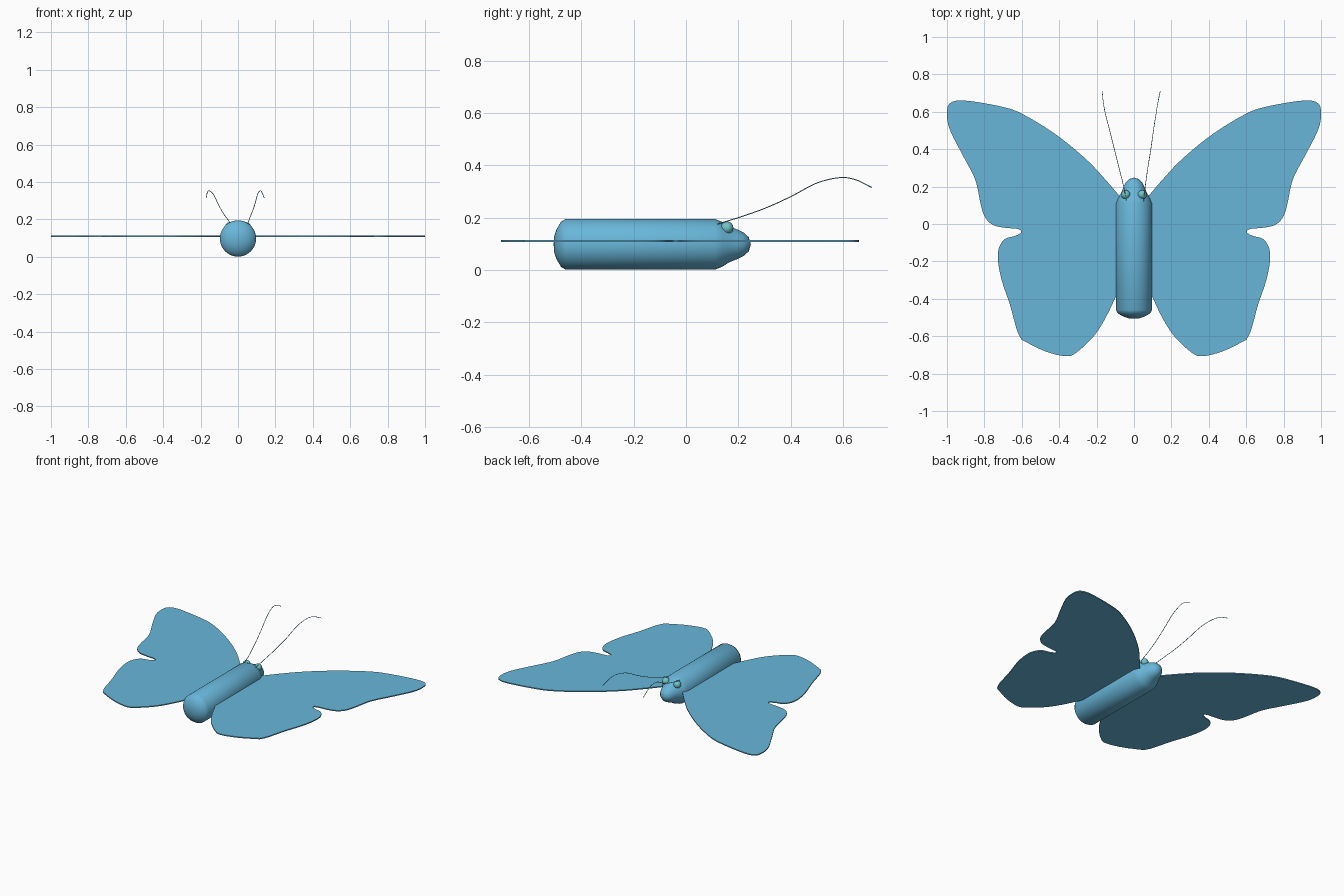
import bpy, bmesh, math
from mathutils import Vector

if "Cube" in bpy.data.objects:
    bpy.data.objects.remove(bpy.data.objects["Cube"])


def material(name, rgb):
    m = bpy.data.materials.new(name)
    m.diffuse_color = (*rgb, 1)
    m.use_nodes = True
    m.node_tree.nodes["Principled BSDF"].inputs["Base Color"].default_value = m.diffuse_color
    return m


BLUE = material("sky blue", (0.14, 0.47, 0.70))
TEAL = material("pale teal", (0.17, 0.56, 0.58))


def finish(bm, name, mat, angle=None):
    bmesh.ops.recalc_face_normals(bm, faces=bm.faces)
    me = bpy.data.meshes.new(name)
    bm.to_mesh(me)
    bm.free()
    me.materials.append(mat)
    ob = bpy.data.objects.new(name, me)
    bpy.context.collection.objects.link(ob)
    if angle:
        bpy.context.view_layer.objects.active = ob
        ob.select_set(True)
        bpy.ops.object.shade_smooth_by_angle(angle=math.radians(angle))
        ob.select_set(False)
    return ob


def smooth_path(pts, n):
    """Catmull-Rom curve through an open list of points."""
    pts = [Vector(p) for p in pts]
    pts = [2 * pts[0] - pts[1]] + pts + [2 * pts[-1] - pts[-2]]
    out = []
    for a, b, c, d in zip(pts, pts[1:], pts[2:], pts[3:]):
        for i in range(n):
            t = i / n
            out.append(0.5 * (2 * b + (c - a) * t + (2 * a - 5 * b + 4 * c - d) * t * t
                              + (3 * b - a - 3 * c + d) * t ** 3))
    return out + [pts[-2]]


# Body: profile (y, radius) spun about the long axis
profile = [(-.506, .0), (-.504, .03), (-.495, .057), (-.478, .086), (-.46, .097),
           (.11, .097), (.14, .085), (.165, .069), (.195, .057), (.22, .045),
           (.24, .027), (.248, .0)]
bm = bmesh.new()
vs = [bm.verts.new((r, y, 0.098)) for y, r in profile]
es = [bm.edges.new(p) for p in zip(vs, vs[1:])]
bmesh.ops.spin(bm, geom=vs + es, cent=(0, 0, .098), axis=(0, 1, 0),
               angle=2 * math.pi, steps=40)
bmesh.ops.remove_doubles(bm, verts=bm.verts, dist=1e-4)
finish(bm, "body", BLUE, 50)

# Wings: outline in two smooth runs, split at the pointed lower corner
outer = [(.065, .135), (.155, .24), (.26, .35), (.42, .48), (.6, .59), (.72, .63), (.905, .66),
         (.98, .648), (1.0, .6), (.987, .51), (.92, .375), (.85, .24), (.82, .107), (.797, .037),
         (.754, -.005), (.69, -.02), (.62, -.027), (.604, -.045), (.636, -.064), (.69, -.08),
         (.722, -.128), (.727, -.198), (.706, -.305), (.663, -.433), (.626, -.567), (.6, -.62)]
lower = [(.6, -.62), (.476, -.68), (.364, -.707), (.305, -.685), (.21, -.594), (.144, -.487),
         (.09, -.374), (.04, -.29)]
outline = smooth_path(outer, 5) + smooth_path(lower, 5)[1:]
for side, s in (("left", -1), ("right", 1)):
    bm = bmesh.new()
    face = bm.faces.new([bm.verts.new((s * p.x, p.y, .107)) for p in outline])
    ext = bmesh.ops.extrude_face_region(bm, geom=[face], use_keep_orig=True)
    top = [g for g in ext["geom"] if isinstance(g, bmesh.types.BMVert)]
    bmesh.ops.translate(bm, verts=top, vec=(0, 0, .007))
    bmesh.ops.recalc_face_normals(bm, faces=bm.faces)
    bmesh.ops.triangulate(bm, faces=[f for f in bm.faces if len(f.verts) > 4])
    finish(bm, side + "_wing", BLUE)

# Eyes
for side, s in (("left", -1), ("right", 1)):
    bm = bmesh.new()
    bmesh.ops.create_uvsphere(bm, u_segments=24, v_segments=14, radius=.024)
    bmesh.ops.translate(bm, verts=bm.verts, vec=(s * .044, .157, .161))
    finish(bm, side + "_eye", TEAL, 60)

# Antennae: thin tubes; side profile shared, sideways spread differs
side_path = [(.12, .175), (.2, .2), (.3, .235), (.4, .28), (.5, .332),
             (.59, .353), (.65, .344), (.71, .315)]
spread = {"left": (-.04, -.055, -.08, -.105, -.13, -.153, -.164, -.17),
          "right": (.052, .06, .074, .09, .104, .118, .128, .14)}
for side, xs in spread.items():
    path = smooth_path([(x, y, z) for x, (y, z) in zip(xs, side_path)], 6)
    bm = bmesh.new()
    rings = []
    for i, p in enumerate(path):
        t = (path[min(i + 1, len(path) - 1)] - path[max(i - 1, 0)]).normalized()
        u = t.cross(Vector((1, 0, 0))).normalized()
        w = t.cross(u)
        rings.append([bm.verts.new(p + .0018 * (math.cos(k * math.pi / 3) * u
                                                + math.sin(k * math.pi / 3) * w))
                      for k in range(6)])
    for a, b in zip(rings, rings[1:]):
        for k in range(6):
            j = (k + 1) % 6
            bm.faces.new((a[k], a[j], b[j], b[k]))
    bm.faces.new(rings[0])
    bm.faces.new(rings[-1])
    finish(bm, side + "_antenna", BLUE, 70)
